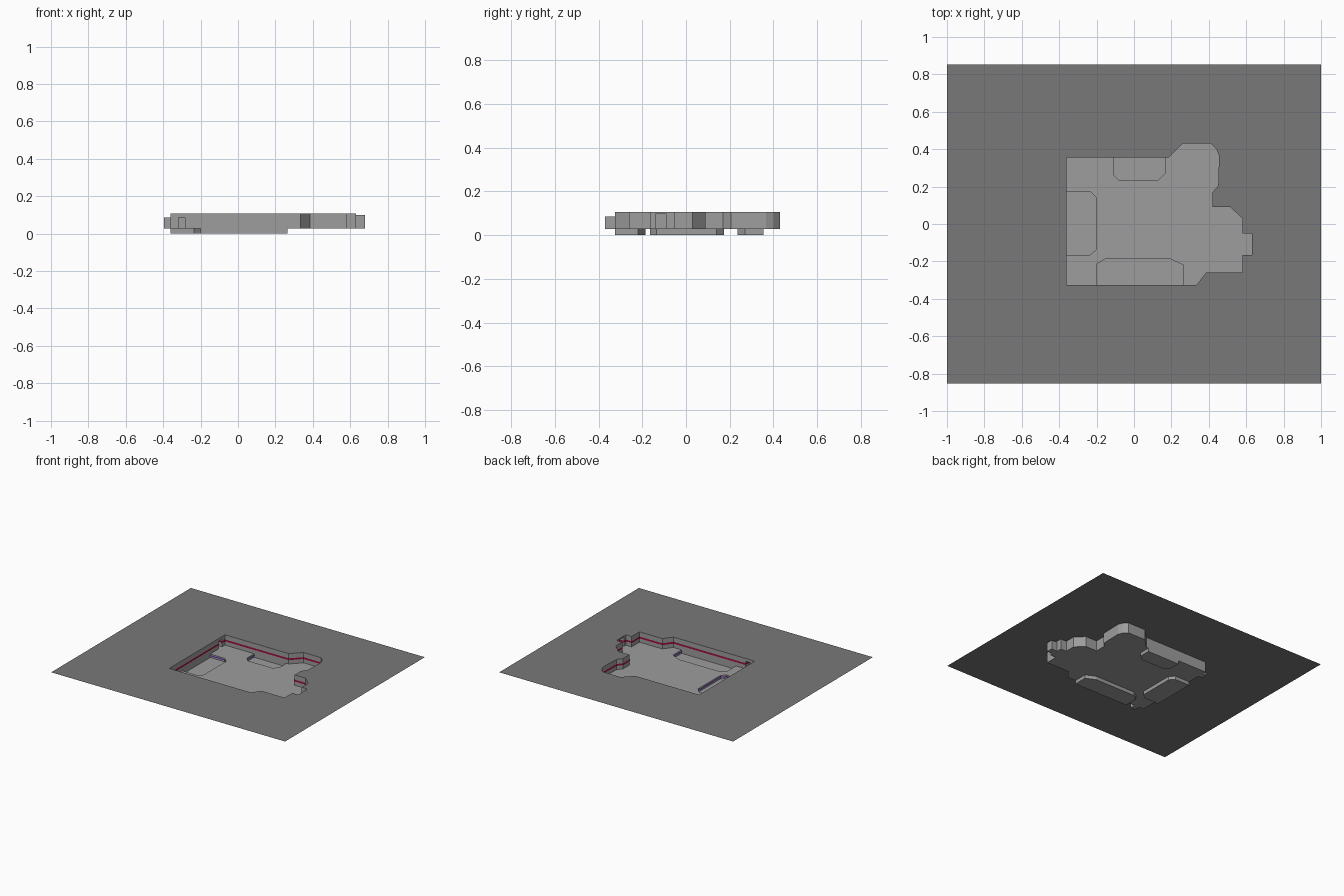
import bpy
import bmesh
from mathutils import Vector

if "Cube" in bpy.data.objects:
    bpy.data.objects.remove(bpy.data.objects["Cube"])

TOP, FLOOR, BASE = 0.107, 0.027, 0.0


def material(name, rgb):
    mat = bpy.data.materials.new(name)
    mat.use_nodes = True
    color = (*rgb, 1)
    mat.diffuse_color = color
    mat.node_tree.nodes["Principled BSDF"].inputs["Base Color"].default_value = color
    return mat


ground_grey = material("dark grey", (0.19, 0.19, 0.19))
pit_grey = material("light grey", (0.34, 0.34, 0.34))
stripe_red = material("dark red", (0.35, 0.005, 0.04))
trim_purple = material("purple", (0.13, 0.02, 0.4))


def finish(name, bm, mat):
    mesh = bpy.data.meshes.new(name)
    bm.to_mesh(mesh)
    bm.free()
    mesh.materials.append(mat)
    obj = bpy.data.objects.new(name, mesh)
    bpy.context.collection.objects.link(obj)
    return obj


def flat(bm, path, z):
    return bm.faces.new([bm.verts.new((x, y, z)) for x, y in path])


def wall(bm, path, z0, z1, closed=False, inward=False, offset=0):
    """Upright quads along a path, optionally shifted to its left side."""
    ends = path[1:] + path[:1] if closed else path[1:]
    for a, b in zip(path, ends):
        a, b = Vector(a), Vector(b)
        d = (b - a).normalized()
        side = Vector((-d.y, d.x)) * offset
        a, b = a + side, b + side
        quad = [(*a, z0), (*b, z0), (*b, z1), (*a, z1)]
        if inward:
            quad.reverse()
        bm.faces.new([bm.verts.new(p) for p in quad])


# Pit rim, counter-clockwise from the front right corner
RIM = [(-0.36, -0.325), (0.335, -0.325), (0.385, -0.26), (0.58, -0.26),
       (0.58, -0.165), (0.63, -0.165), (0.63, -0.05), (0.58, -0.05),
       (0.58, 0.03), (0.515, 0.09), (0.42, 0.09), (0.42, 0.17),
       (0.45, 0.205), (0.455, 0.365), (0.44, 0.40), (0.41, 0.43),
       (0.26, 0.43), (0.185, 0.355), (-0.36, 0.355)]
FRONT, NOSE, BACK, LEFT = 0, 5, 17, 18

# Small niches pushed out of the walls: rim edge, height, outline
NICHES = [
    (FRONT, 0.085, [(-0.32, -0.325), (-0.32, -0.37), (-0.28, -0.37), (-0.28, -0.325)]),
    (NOSE, 0.098, [(0.63, -0.14), (0.68, -0.14), (0.68, -0.09), (0.63, -0.09)]),
    (LEFT, 0.085, [(-0.36, 0.32), (-0.395, 0.32), (-0.395, 0.275), (-0.36, 0.275)]),
]

# Sunken pockets with cut corners: rim edge, outline
POCKETS = [
    (FRONT, [(-0.2, -0.325), (-0.2, -0.215), (-0.15, -0.185),
             (0.19, -0.185), (0.265, -0.22), (0.265, -0.325)]),
    (BACK, [(0.165, 0.355), (0.165, 0.27), (0.13, 0.235),
            (-0.08, 0.235), (-0.11, 0.265), (-0.11, 0.355)]),
    (LEFT, [(-0.36, 0.175), (-0.235, 0.175), (-0.2, 0.14),
            (-0.2, -0.135), (-0.235, -0.165), (-0.36, -0.165)]),
]


def outline(height, pockets=False):
    """Rim with the niches reaching above a height, and pocket notches."""
    path = []
    for i, point in enumerate(RIM):
        path.append(point)
        for edge, top, pts in NICHES:
            if edge == i and top > height:
                path += pts
        for edge, pts in POCKETS:
            if pockets and edge == i:
                path += pts
    return path


# Ground sheet with the pit opening
bm = bmesh.new()
sheet = [(-1, -0.853), (1, -0.853), (1, 0.853), (-1, 0.853)]
edges = []
for loop in (sheet, RIM):
    vs = [bm.verts.new((x, y, TOP)) for x, y in loop]
    edges += [bm.edges.new((a, b)) for a, b in zip(vs, vs[1:] + vs[:1])]
bmesh.ops.triangle_fill(bm, edges=edges, use_beauty=True, use_dissolve=False,
                        normal=(0, 0, 1))
finish("ground_sheet", bm, ground_grey)

# Pit floor
bm = bmesh.new()
flat(bm, outline(FLOOR, pockets=True), FLOOR)
finish("pit_floor", bm, pit_grey)

# Pit walls in bands, so each niche stops at its own height
bm = bmesh.new()
levels = [FLOOR, 0.085, 0.098, TOP]
for low, high in zip(levels, levels[1:]):
    wall(bm, outline(low), low, high, closed=True, inward=True)
for edge, top, pts in NICHES:
    flat(bm, pts[::-1], top)
finish("pit_walls", bm, pit_grey)

# Red stripe around the walls
bm = bmesh.new()
wall(bm, outline(FLOOR), 0.058, 0.072, closed=True, inward=True, offset=0.003)
finish("wall_stripe", bm, stripe_red)

# Pockets and their purple trims
for name, (edge, pts) in zip(("front", "back", "left"), POCKETS):
    bm = bmesh.new()
    flat(bm, pts[::-1], BASE)
    wall(bm, pts, BASE, FLOOR)
    wall(bm, [pts[0], pts[-1]], BASE, FLOOR, inward=True)
    finish(name + "_pocket", bm, pit_grey)
    bm = bmesh.new()
    wall(bm, pts, 0.012, 0.02, offset=-0.003)
    finish(name + "_pocket_trim", bm, trim_purple)
